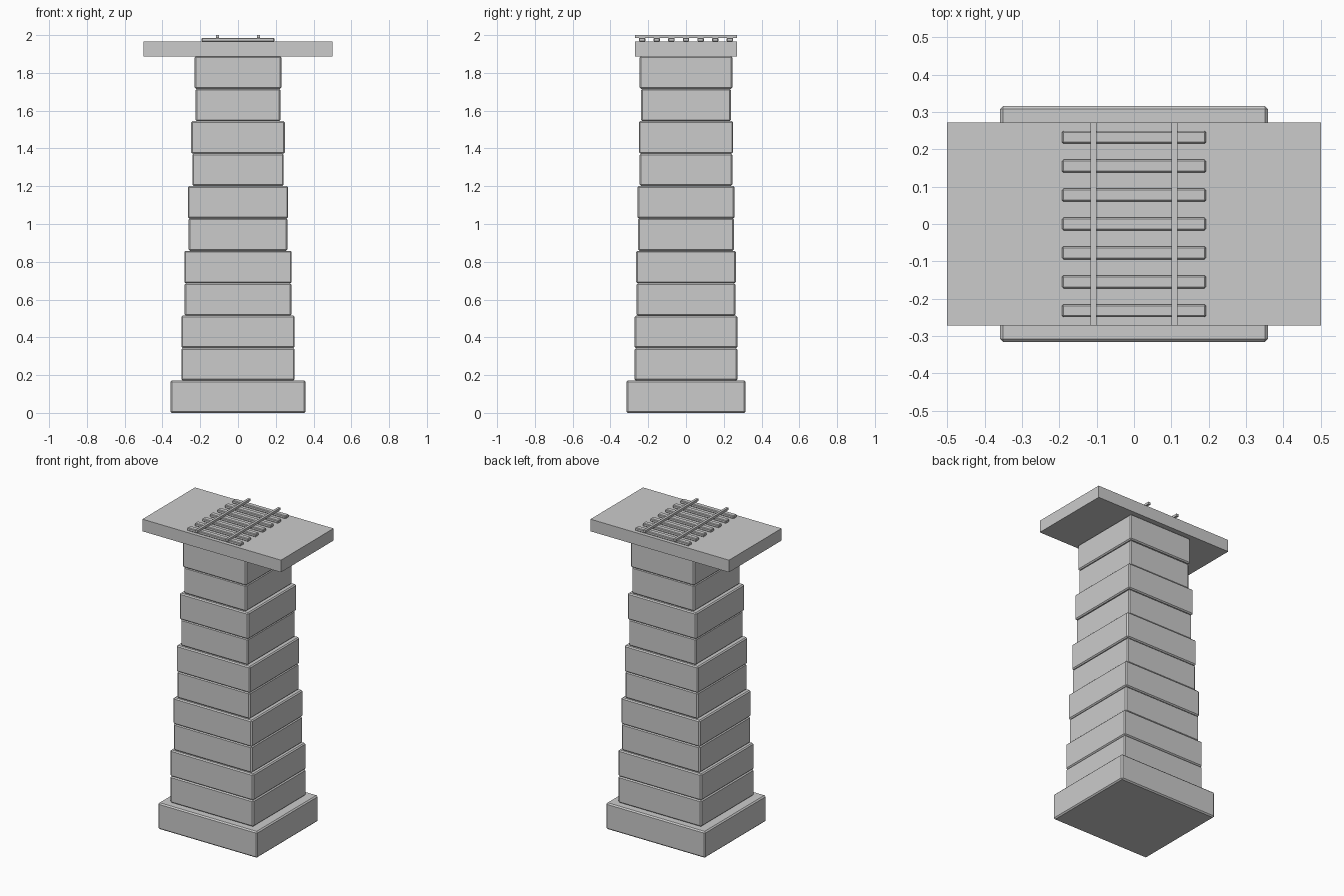
import bpy

if "Cube" in bpy.data.objects:
    bpy.data.objects.remove(bpy.data.objects["Cube"])


def block(name, x, y, z0, z1, hx, hy, bevel=0.0, segments=1):
    """Box centred on (x, y), spanning z0..z1, with half sizes hx, hy."""
    bpy.ops.mesh.primitive_cube_add(size=1, location=(x, y, (z0 + z1) / 2))
    ob = bpy.context.object
    ob.name = name
    ob.scale = (2 * hx, 2 * hy, z1 - z0)
    bpy.ops.object.transform_apply(location=False, rotation=False, scale=True)
    if bevel:
        mod = ob.modifiers.new("bevel", 'BEVEL')
        mod.width = bevel
        mod.segments = segments
    return ob


PITCH = 0.1716
DECK_BOTTOM, DECK_TOP, TIE_TOP = 1.888, 1.967, 1.986

# Footing
block("footing", 0, 0, 0, PITCH, 0.358, 0.316, 0.008)

# Stacked stone courses, narrowing in pairs toward the top
courses = [(0.300, 0.272), (0.300, 0.272), (0.282, 0.262), (0.284, 0.265),
           (0.262, 0.254), (0.266, 0.257), (0.242, 0.245), (0.248, 0.250),
           (0.225, 0.238), (0.230, 0.245)]
for i, (hx, hy) in enumerate(courses):
    z = PITCH * (i + 1)
    block(f"stone_course_{i + 1}", 0, 0, z, z + PITCH, hx, hy, 0.007)

# Bridge deck
block("deck", 0, 0, DECK_BOTTOM, DECK_TOP, 0.5, 0.271)

# Railway ties
for i in range(7):
    block(f"tie_{i + 1}", 0, (i - 3) * 0.0775, DECK_TOP - 0.001, TIE_TOP,
          0.193, 0.017, 0.004)

# Rails
for side, name in ((-1, "rail_left"), (1, "rail_right")):
    block(name, side * 0.109, 0, TIE_TOP - 0.001, 2.0, 0.008, 0.271)
